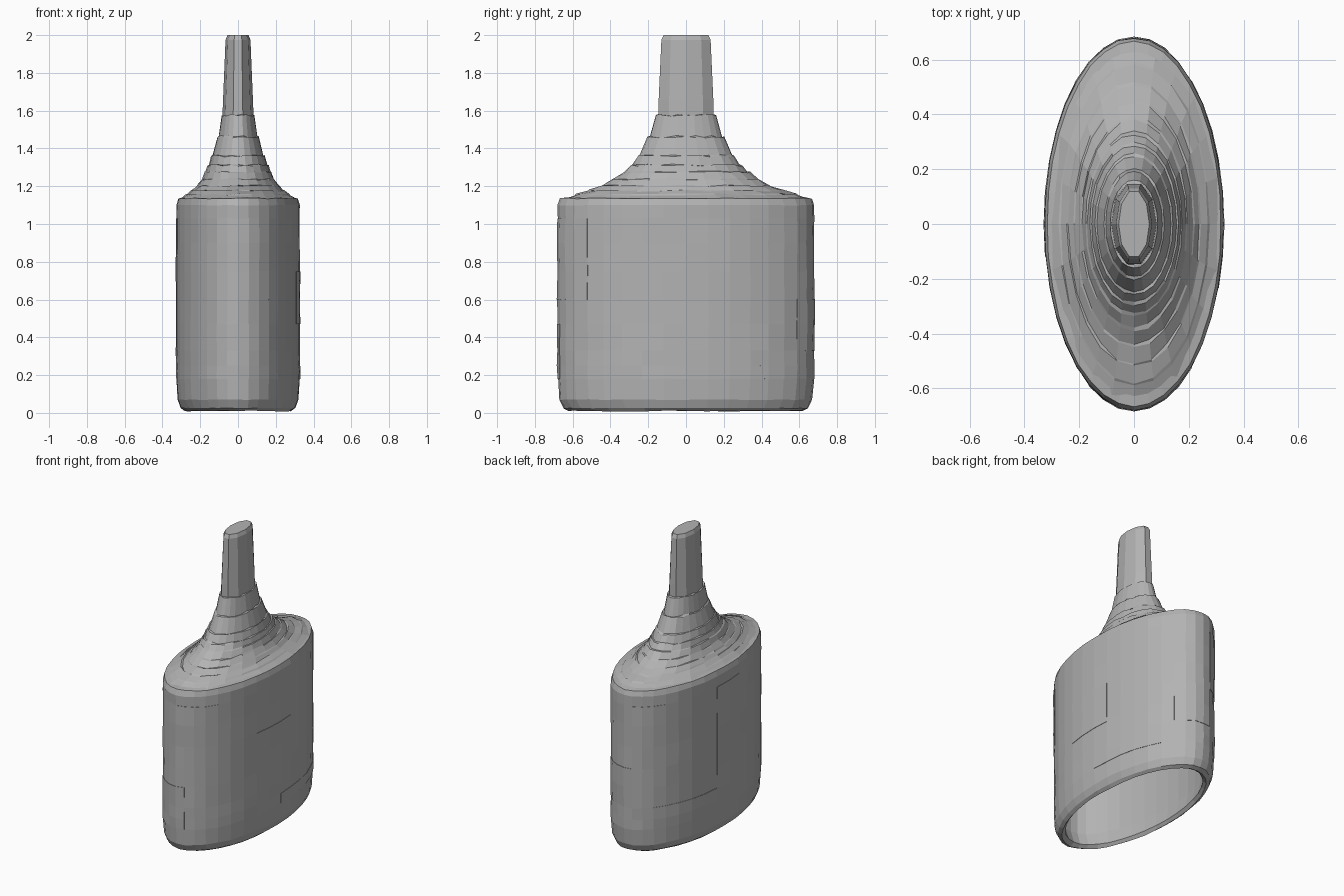
import bpy, bmesh, math, random

random.seed(4)
cube = bpy.data.objects.get("Cube")
if cube:
    bpy.data.objects.remove(cube, do_unlink=True)

grey = bpy.data.materials.new("plain grey")
grey.use_nodes = True
COLOUR = (0.45, 0.45, 0.45, 1)
grey.diffuse_color = COLOUR
grey.node_tree.nodes["Principled BSDF"].inputs["Base Color"].default_value = COLOUR


def loft(bm, profile, sides, jitter=0.0):
    """Join oval rings given as (half width, half depth, height)."""
    rings = []
    for rx, ry, z in profile:
        ring = []
        for i in range(sides):
            a = math.tau * i / sides
            wobble = 1 - random.uniform(0, jitter)
            ring.append(bm.verts.new((rx * wobble * math.cos(a),
                                      ry * wobble * math.sin(a),
                                      z + random.uniform(-jitter, jitter) * 0.3)))
        rings.append(ring)
    bands = []
    for low, high in zip(rings, rings[1:]):
        bands.append([bm.faces.new((low[i], low[(i + 1) % sides],
                                    high[(i + 1) % sides], high[i]))
                      for i in range(sides)])
    return rings, bands


def raise_patch(bm, faces, amount):
    """Lift a block of faces slightly so that its border reads as a seam."""
    out = bmesh.ops.extrude_face_region(bm, geom=faces)
    bmesh.ops.delete(bm, geom=faces, context='FACES_ONLY')
    for v in out["geom"]:
        if isinstance(v, bmesh.types.BMVert):
            v.co.x *= 1 + amount * 2
            v.co.y *= 1 + amount


def finish(bm, name):
    bmesh.ops.recalc_face_normals(bm, faces=bm.faces[:])
    mesh = bpy.data.meshes.new(name)
    bm.to_mesh(mesh)
    bm.free()
    mesh.materials.append(grey)
    obj = bpy.data.objects.new(name, mesh)
    bpy.context.collection.objects.link(obj)
    return obj


# Hollow oval body: inner ceiling, inner wall, rounded rim, outer wall
SIDES = 36
bm = bmesh.new()
body_profile = [
    (0.27, 0.60, 1.06), (0.28, 0.62, 0.95), (0.28, 0.62, 0.12),
    (0.27, 0.59, 0.03), (0.285, 0.62, 0.01), (0.305, 0.65, 0.025),
    (0.322, 0.672, 0.07), (0.328, 0.68, 0.18), (0.328, 0.682, 0.25),
    (0.328, 0.682, 0.33), (0.328, 0.682, 0.47), (0.328, 0.682, 0.6),
    (0.328, 0.682, 0.75), (0.328, 0.682, 0.9), (0.328, 0.682, 1.03),
    (0.328, 0.682, 1.1), (0.318, 0.668, 1.135), (0.29, 0.63, 1.14),
]
rings, bands = loft(bm, body_profile, SIDES, 0.008)
bm.faces.new(rings[0])
# Shallow panels on the wall, near the two narrow ends and on the flat sides
for first, count, low, high in [(6, 4, 9, 11), (10, 3, 11, 14), (24, 4, 7, 10),
                                (27, 4, 11, 14), (34, 3, 10, 12),
                                (17, 2, 9, 14), (12, 6, 7, 9), (0, 5, 7, 8)]:
    patch = [bands[b][i % SIDES] for b in range(low, high)
             for i in range(first, first + count)]
    raise_patch(bm, patch, 0.004)
finish(bm, "body")

# Stepped shoulder sweeping up to the neck, with a tiny lip at each tier
tiers = [
    (0.318, 0.66, 1.13), (0.275, 0.59, 1.155), (0.245, 0.52, 1.175),
    (0.222, 0.45, 1.20), (0.195, 0.39, 1.235), (0.176, 0.335, 1.275),
    (0.160, 0.295, 1.31), (0.140, 0.255, 1.36), (0.108, 0.20, 1.46),
    (0.084, 0.157, 1.575),
]
shoulder_profile = [tiers[0]]
for rx, ry, z in tiers[1:]:
    shoulder_profile += [(rx + 0.003, ry + 0.006, z), (rx - 0.003, ry - 0.006, z + 0.003)]
bm = bmesh.new()
rings, bands = loft(bm, shoulder_profile, 24, 0.02)
bm.faces.new(rings[-1])
finish(bm, "shoulder")

# Tapered faceted neck with a small bevel at the tip
bm = bmesh.new()
rings, bands = loft(bm, [(0.083, 0.155, 1.56), (0.079, 0.152, 1.66),
                         (0.066, 0.137, 1.975), (0.056, 0.125, 2.0)], 10)
bm.faces.new(rings[-1])
finish(bm, "neck")
